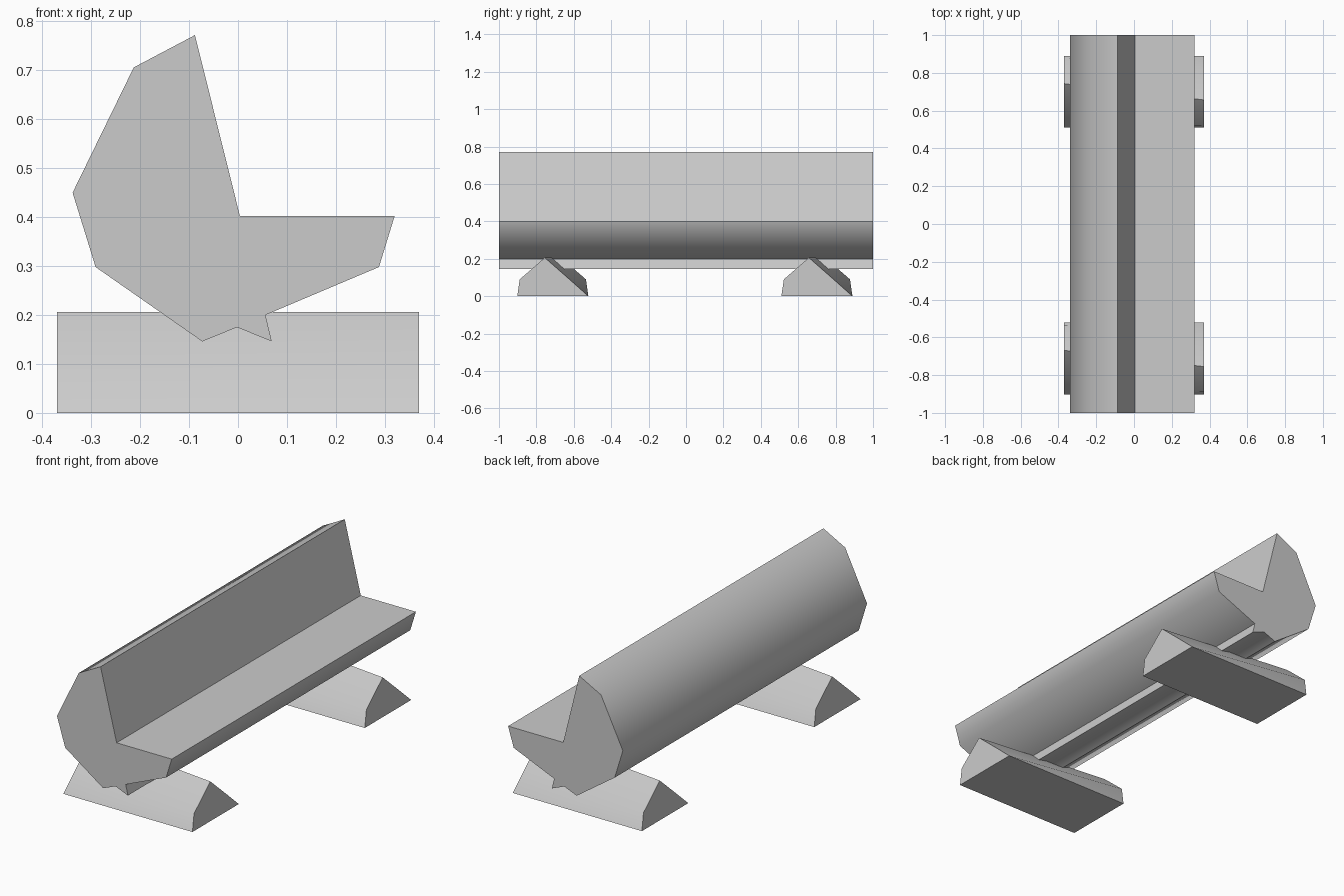
import bpy, bmesh
from math import radians

cube = bpy.data.objects.get("Cube")
if cube:
    bpy.data.objects.remove(cube, do_unlink=True)

grey = bpy.data.materials.new("plain_grey")
grey.use_nodes = True
colour = (0.6, 0.6, 0.6, 1)
grey.diffuse_color = colour
grey.node_tree.nodes["Principled BSDF"].inputs["Base Color"].default_value = colour


def loft(name, start, end):
    """Join two matching closed outlines and cap both ends."""
    bm = bmesh.new()
    a = [bm.verts.new(p) for p in start]
    b = [bm.verts.new(p) for p in end]
    bm.faces.new(a)
    bm.faces.new(b[::-1])
    for i in range(len(a)):
        j = (i + 1) % len(a)
        bm.faces.new((a[j], a[i], b[i], b[j]))
    bmesh.ops.recalc_face_normals(bm, faces=bm.faces)
    mesh = bpy.data.meshes.new(name)
    bm.to_mesh(mesh)
    bm.free()
    mesh.materials.append(grey)
    obj = bpy.data.objects.new(name, mesh)
    bpy.context.collection.objects.link(obj)
    bpy.ops.object.select_all(action="DESELECT")
    obj.select_set(True)
    bpy.context.view_layer.objects.active = obj
    bpy.ops.object.shade_smooth_by_angle(angle=radians(55))
    return obj


# Log with the seat and backrest cut out and a notch underneath
outline = [(-0.088, 0.772), (0.004, 0.402), (0.32, 0.402), (0.288, 0.298),
           (0.056, 0.2), (0.069, 0.146), (-0.002, 0.175), (-0.073, 0.146),
           (-0.291, 0.298), (-0.338, 0.45), (-0.213, 0.706)]
loft("log_bench", [(x, -1, z) for x, z in outline], [(x, 1, z) for x, z in outline])

# Split log supports: rounded on one side, the rounding swapping along the length
half = [(-0.19, 0), (-0.177, 0.09), (-0.043, 0.206), (0.089, 0.09), (0.19, 0)]
for name, y in (("front_support", -0.712), ("back_support", 0.7)):
    loft(name,
         [(0.37, y + s, z) for s, z in half],
         [(-0.37, y - s, z) for s, z in half[::-1]])
